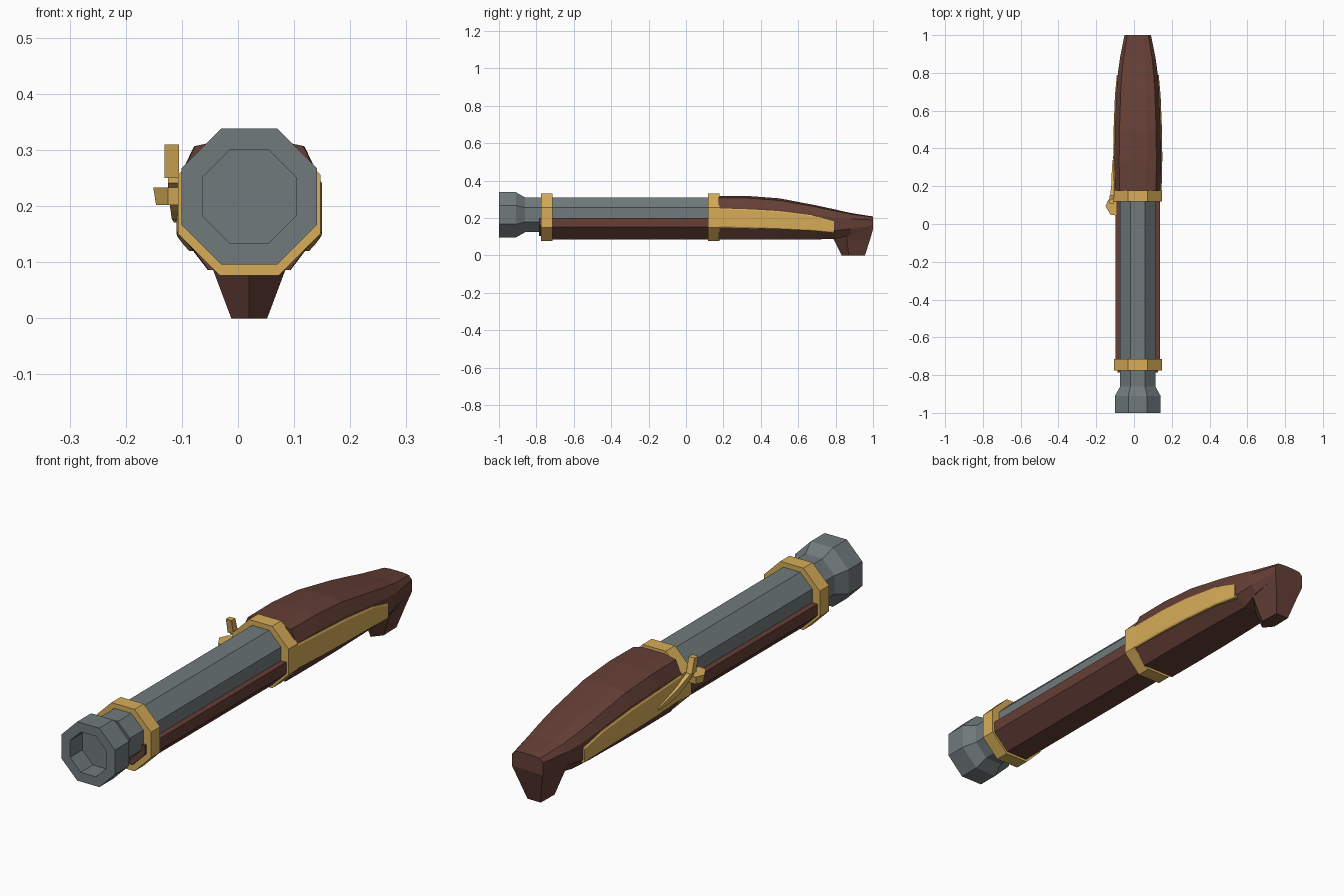
import bpy, bmesh, math

if "Cube" in bpy.data.objects:
    bpy.data.objects.remove(bpy.data.objects["Cube"])

CX = 0.02   # centre line of the barrel and stock


def material(name, rgb):
    m = bpy.data.materials.new(name)
    m.diffuse_color = (*rgb, 1)
    m.use_nodes = True
    m.node_tree.nodes["Principled BSDF"].inputs["Base Color"].default_value = m.diffuse_color
    return m


STEEL = material("steel", (0.165, 0.195, 0.2))
WOOD = material("wood", (0.13, 0.05, 0.037))
BRASS = material("brass", (0.68, 0.42, 0.10))


def loft(name, rings, mat):
    """Skin a list of equal-length closed rings and cap both ends."""
    bm = bmesh.new()
    vs = [[bm.verts.new(p) for p in r] for r in rings]
    n = len(rings[0])
    for a, b in zip(vs, vs[1:]):
        for i in range(n):
            j = (i + 1) % n
            bm.faces.new((a[i], a[j], b[j], b[i]))
    bm.faces.new(vs[0][::-1])
    bm.faces.new(vs[-1])
    bmesh.ops.recalc_face_normals(bm, faces=bm.faces)
    me = bpy.data.meshes.new(name)
    bm.to_mesh(me)
    bm.free()
    ob = bpy.data.objects.new(name, me)
    me.materials.append(mat)
    bpy.context.collection.objects.link(ob)
    return ob


def octagon(y, apothem, z):
    r = apothem / math.cos(math.pi / 8)
    return [(CX + r * math.cos((i + .5) * math.pi / 4), y,
             z + r * math.sin((i + .5) * math.pi / 4)) for i in range(8)]


def symmetric(y, half):
    """Ring at y from a right-hand half profile of (offset, z)."""
    return ([(CX + x, y, z) for x, z in half] +
            [(CX - x, y, z) for x, z in reversed(half)])


# Barrel with flared muzzle and recessed bore
loft("barrel", [octagon(y, a, 0.217) for y, a in [
    (-0.92, 0.083), (-1, 0.083), (-1, 0.121), (-0.91, 0.121),
    (-0.86, 0.093), (0.16, 0.093)]], STEEL)

# Brass barrel bands
for label, y in (("front_band", -0.775), ("rear_band", 0.118)):
    loft(label, [octagon(y, 0.127, 0.203), octagon(y + 0.06, 0.127, 0.203)], BRASS)

# Fore stock cradling the lower half of the barrel, with a slimmer nose
nose = [(0.108, 0.2), (0.108, 0.163), (0.049, 0.104)]
fore = [(0.117, 0.2), (0.117, 0.153), (0.049, 0.086)]
loft("fore_stock", [symmetric(-0.785, nose), symmetric(-0.74, nose),
                    symmetric(-0.73, fore), symmetric(0.15, fore)], WOOD)

# Rear stock: y, top, bottom, half width, bottom width ratio
rings = []
for y, top, bot, hw, f in [(0.175, 0.318, 0.086, 0.121, 0.6), (0.33, 0.318, 0.086, 0.123, 0.6),
                           (0.5, 0.305, 0.086, 0.121, 0.6), (0.7, 0.267, 0.086, 0.113, 0.6),
                           (0.8, 0.245, 0.088, 0.105, 0.6), (0.88, 0.227, 0.11, 0.094, 0.8),
                           (1.0, 0.208, 0.14, 0.07, 0.98)]:
    h = top - bot
    rings.append(symmetric(y, [(hw * 0.38, top), (hw * 0.8, top - 0.05 * h),
                               (hw, top - 0.27 * h), (hw, bot + 0.28 * h),
                               (hw * f, bot)]))
loft("rear_stock", rings, WOOD)

# Grip butt: flat back, ridged front, tapering downwards
rings = []
for z, front, mid, back, hw, hb in [(0, 0.832, 0.87, 0.957, 0.032, 0.030),
                                    (0.085, 0.79, 0.86, 0.984, 0.064, 0.053),
                                    (0.14, 0.775, 0.86, 1.0, 0.088, 0.07),
                                    (0.18, 0.775, 0.86, 1.0, 0.09, 0.07)]:
    rings.append([(CX, front, z), (CX + hw, mid, z), (CX + hb, back, z),
                  (CX - hb, back, z), (CX - hw, mid, z)])
loft("grip_butt", rings, WOOD)

# Long brass side plates
for side, label in ((1, "right_side_plate"), (-1, "left_side_plate")):
    rings = []
    for y, top, bot, hw in [(0.175, 0.252, 0.15, 0.126), (0.35, 0.246, 0.145, 0.13),
                            (0.5, 0.237, 0.14, 0.128), (0.68, 0.214, 0.131, 0.121),
                            (0.79, 0.182, 0.12, 0.111)]:
        rings.append([(CX + side * x, y, z) for x, z in [
            (hw - 0.03, top), (hw - 0.004, top), (hw, top - 0.006),
            (hw, bot + 0.006), (hw - 0.004, bot), (hw - 0.03, bot)]])
    loft(label, rings, BRASS)

# Curved hammer arm on the left: y, z, half height, outer x
arm = [(0.34, 0.175, 0.004, -0.114), (0.27, 0.188, 0.012, -0.118),
       (0.21, 0.205, 0.014, -0.12), (0.16, 0.235, 0.011, -0.125),
       (0.125, 0.248, 0.007, -0.125)]
loft("hammer_arm", [[(x, y, z - w), (x, y, z + w), (-0.1, y, z + w), (-0.1, y, z - w)]
                    for y, z, w, x in arm], BRASS)

# Hammer striking head
head = [(0.15, 0.25), (0.12, 0.25), (0.108, 0.31), (0.132, 0.31)]
loft("hammer_head", [[(x, y, z) for y, z in head] for x in (-0.131, -0.105)], BRASS)

# Flash pan beside the rear band
loft("flash_pan", [[(x, y, z) for x, y in [(-0.09, 0.14 - i), (-0.135, 0.13 - i),
                                           (-0.151 + i, 0.095), (-0.125, 0.05 + i),
                                           (-0.09, 0.045 + i)]]
                   for z, i in ((0.202, 0.005), (0.233, 0))], BRASS)
